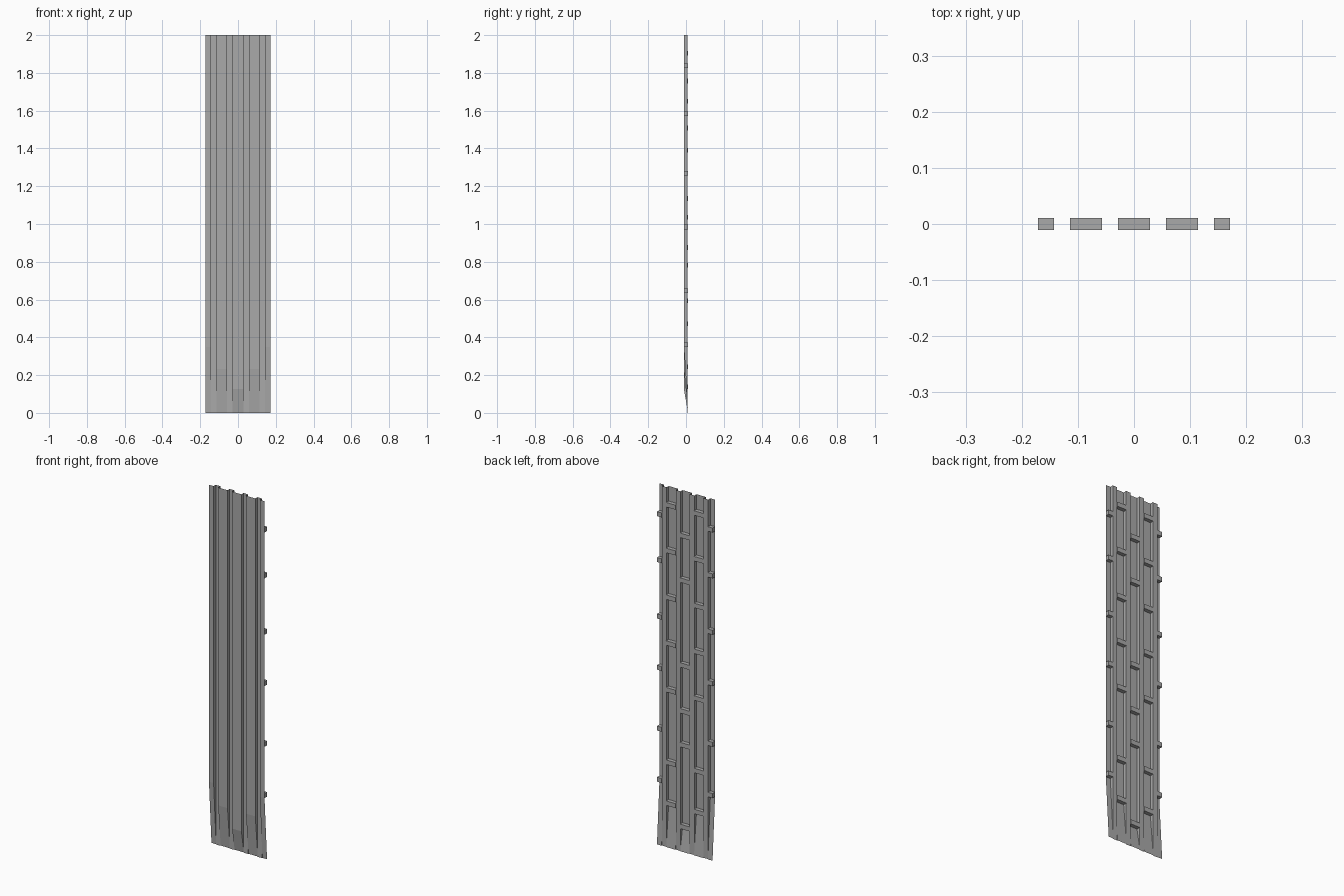
import bpy
import bmesh

cube = bpy.data.objects.get("Cube")
if cube:
    bpy.data.objects.remove(cube, do_unlink=True)

# One plain grey for the whole panel
grey = bpy.data.materials.new("mid_grey")
grey.use_nodes = True
COLOUR = (0.4, 0.4, 0.4, 1)
grey.diffuse_color = COLOUR
grey.node_tree.nodes["Principled BSDF"].inputs["Base Color"].default_value = COLOUR

U = 0.0285                            # fold module
HEIGHT = 2.0
FRONT, BACK, VALLEY = -0.011, 0.011, 0.008
BLOCK = 0.025                         # height of a spacer block

# Block heights for the middle, inner and edge channels
MIDDLE = (0.138, 0.593, 0.781, 1.036, 1.508, 1.757)
INNER = (0.244, 0.472, 0.875, 1.135, 1.39, 1.65, 1.904)
EDGE = (0.361, 0.646, 0.984, 1.269, 1.583, 1.838)

# Channels: left side, right side, block heights
channels = [(-6 * U, -5 * U, EDGE), (-4 * U, -2 * U, INNER), (-U, U, MIDDLE),
            (2 * U, 4 * U, INNER), (5 * U, 6 * U, EDGE)]


def finish(bm, name):
    bmesh.ops.remove_doubles(bm, verts=bm.verts, dist=0.00005)
    mesh = bpy.data.meshes.new(name)
    bm.to_mesh(mesh)
    bm.free()
    mesh.materials.append(grey)
    obj = bpy.data.objects.new(name, mesh)
    bpy.context.collection.objects.link(obj)
    return obj


def strip(bm, left, right):
    """Skin two matching vertical paths with quads."""
    a = [bm.verts.new(p) for p in left]
    b = [bm.verts.new(p) for p in right]
    for i in range(len(a) - 1):
        bm.faces.new((a[i], b[i], b[i + 1], a[i + 1]))


def fold_rows(heights):
    """Depth and height of a channel face, which bends back at its foot."""
    bend = heights[0] - BLOCK / 2
    cross = bend * (BACK - VALLEY) / (BACK - FRONT)
    return [(BACK, 0), (VALLEY, cross), (FRONT, bend), (FRONT, HEIGHT)]


# Folded sheet
bm = bmesh.new()
for i, (x0, x1, heights) in enumerate(channels):
    rows = fold_rows(heights)
    strip(bm, [(x0, y, z) for y, z in rows], [(x1, y, z) for y, z in rows])
    if i > 0:
        strip(bm, [(x0, VALLEY, z) for y, z in rows], [(x0, y, z) for y, z in rows])
    if i < len(channels) - 1:
        strip(bm, [(x1, y, z) for y, z in rows], [(x1, VALLEY, z) for y, z in rows])
        nxt = channels[i + 1][0]
        strip(bm, [(x1, VALLEY, 0), (x1, VALLEY, HEIGHT)],
              [(nxt, VALLEY, 0), (nxt, VALLEY, HEIGHT)])
finish(bm, "folded_sheet")

# Spacer blocks set in the channels, just behind the front skin
names = ("right_edge", "right_inner", "middle", "left_inner", "left_edge")
for name, (x0, x1, heights) in zip(names, channels):
    bm = bmesh.new()
    for z in heights:
        made = bmesh.ops.create_cube(bm, size=1)["verts"]
        bmesh.ops.scale(bm, verts=made, vec=(x1 - x0, BACK - FRONT - 0.0006, BLOCK))
        bmesh.ops.translate(bm, verts=made, vec=((x0 + x1) / 2, 0.0003, z))
    finish(bm, name + "_spacer_blocks")
